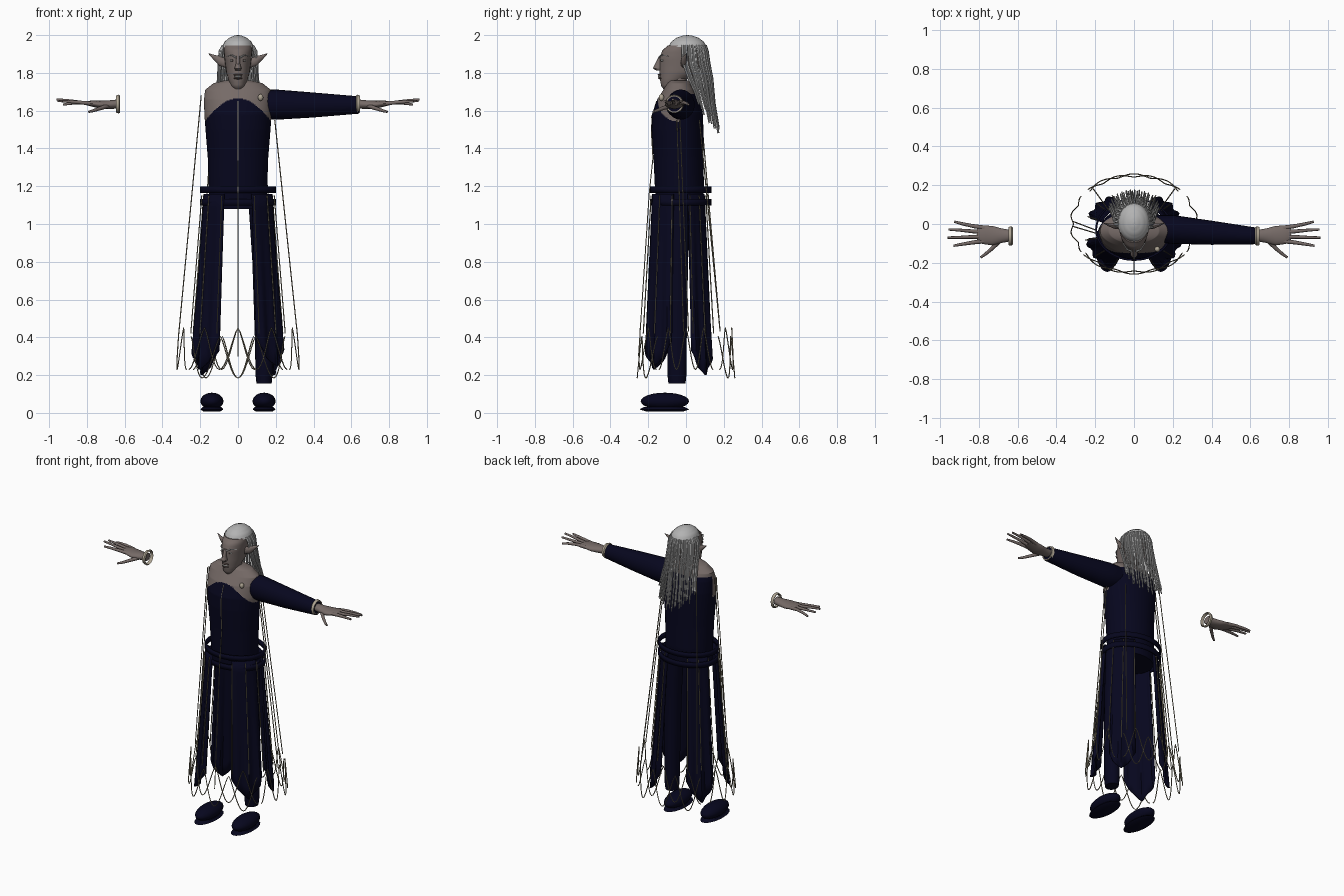
import bpy, bmesh, math, random
from math import sin, cos, pi, radians
from mathutils import Vector

random.seed(4)
cube = bpy.data.objects.get("Cube")
if cube:
    bpy.data.objects.remove(cube)


def material(name, r, g, b):
    m = bpy.data.materials.new(name)
    m.use_nodes = True
    m.diffuse_color = (r, g, b, 1)
    bsdf = m.node_tree.nodes["Principled BSDF"]
    bsdf.inputs["Base Color"].default_value = (r, g, b, 1)
    bsdf.inputs["Roughness"].default_value = 0.8
    return m


NAVY = material("navy cloth", 0.002, 0.002, 0.013)
SKIN = material("grey brown skin", 0.18, 0.145, 0.135)
HAIR = material("silver hair", 0.45, 0.45, 0.45)
CUFF = material("pale cuff", 0.42, 0.37, 0.29)
TRIM = material("dull gold trim", 0.25, 0.22, 0.15)
LIPS = material("dark lips", 0.09, 0.065, 0.06)
WHITE = material("eye white", 0.6, 0.6, 0.58)


def finish(name, bm, *mats):
    bmesh.ops.recalc_face_normals(bm, faces=bm.faces)
    me = bpy.data.meshes.new(name)
    bm.to_mesh(me)
    bm.free()
    for m in mats:
        me.materials.append(m)
    ob = bpy.data.objects.new(name, me)
    bpy.context.collection.objects.link(ob)
    bpy.ops.object.select_all(action='DESELECT')
    bpy.context.view_layer.objects.active = ob
    ob.select_set(True)
    bpy.ops.object.shade_smooth_by_angle(angle=radians(40))
    return ob


def loft(name, rings, mats, axis='Z', n=24, steps=3, rule=None, caps=True):
    """Skin ellipses (position, centre a, centre b, radius a, radius b) along an axis."""
    dense = [[p + (q - p) * k / steps for p, q in zip(r, s)]
             for r, s in zip(rings, rings[1:]) for k in range(steps)] + [rings[-1]]
    bm = bmesh.new()
    loops = []
    for t, ca, cb, ra, rb in dense:
        pts = [(ca + ra * cos(2 * pi * i / n), cb + rb * sin(2 * pi * i / n)) for i in range(n)]
        loops.append([bm.verts.new((a, b, t) if axis == 'Z' else (t, a, b)) for a, b in pts])
    for lo, hi in zip(loops, loops[1:]):
        for i in range(n):
            bm.faces.new((lo[i], lo[(i + 1) % n], hi[(i + 1) % n], hi[i]))
    if caps:
        bm.faces.new(loops[0])
        bm.faces.new(loops[-1])
    if rule:
        for f in bm.faces:
            f.material_index = rule(f.calc_center_median())
    return finish(name, bm, *mats)


def strands(name, paths, mat, radius, tip=1.0, res=1):
    """Thin round strands along point lists, tapering to the tip."""
    cu = bpy.data.curves.new(name, 'CURVE')
    cu.dimensions = '3D'
    cu.bevel_depth = radius
    cu.bevel_resolution = res
    cu.use_fill_caps = True
    for path in paths:
        sp = cu.splines.new('POLY')
        sp.points.add(len(path) - 1)
        for i, (pt, co) in enumerate(zip(sp.points, path)):
            pt.co = (*co, 1)
            pt.radius = 1 + (tip - 1) * i / (len(path) - 1)
    tmp = bpy.data.objects.new(name + " path", cu)
    me = bpy.data.meshes.new_from_object(tmp)
    bpy.data.objects.remove(tmp)
    bm = bmesh.new()
    bm.from_mesh(me)
    bpy.data.meshes.remove(me)
    return finish(name, bm, mat)


def ball(name, loc, size, mat):
    bm = bmesh.new()
    bmesh.ops.create_uvsphere(bm, u_segments=20, v_segments=12, radius=1)
    bmesh.ops.scale(bm, vec=size, verts=bm.verts)
    bmesh.ops.translate(bm, vec=loc, verts=bm.verts)
    return finish(name, bm, mat)


# Torso: bodice with an arched neckline, bare shoulders above
def neckline(c):
    edge = 1.665 - 4 * c.x ** 2 if c.y < -0.03 else 1.69
    return 1 if c.z > edge else 0


loft("torso", [(1.08, 0, -.035, .152, .12), (1.2, 0, -.035, .155, .13), (1.35, 0, -.04, .16, .132),
               (1.5, 0, -.045, .172, .137), (1.58, 0, -.045, .178, .135), (1.66, 0, -.04, .18, .112),
               (1.71, 0, -.035, .174, .085), (1.745, 0, -.035, .13, .065), (1.76, 0, -.04, .07, .05)],
     (NAVY, SKIN), n=128, steps=14, rule=neckline)
ball("brooch", (.12, -.13, 1.67), (.014, .014, .018), CUFF)

# Head
loft("neck", [(1.7, 0, -.04, .052, .048), (1.8, 0, -.04, .048, .045)], (SKIN,))
loft("head", [(1.715, 0, -.1, .02, .02), (1.73, 0, -.095, .035, .036), (1.76, 0, -.07, .05, .067),
              (1.8, 0, -.04, .062, .1), (1.84, 0, -.03, .067, .11), (1.88, 0, -.025, .072, .115),
              (1.92, 0, -.015, .076, .11), (1.945, 0, 0, .078, .096)], (SKIN,))
loft("skull_cap", [(1.938, 0, .008, .084, .102), (1.965, 0, .008, .071, .086), (1.985, 0, .008, .048, .06),
                   (1.997, 0, .008, .02, .026), (2.0, 0, .008, .003, .003)], (HAIR,))
loft("nose", [(1.812, 0, -.138, .014, .018), (1.824, 0, -.15, .019, .026), (1.845, 0, -.145, .012, .02),
              (1.89, 0, -.135, .008, .007)], (SKIN,), n=12)
ball("lower_lip", (0, -.136, 1.772), (.024, .012, .006), LIPS)
ball("upper_lip", (0, -.139, 1.79), (.024, .012, .005), LIPS)
ball("teeth", (0, -.14, 1.781), (.02, .009, .005), WHITE)
for s, side in ((1, "left"), (-1, "right")):
    ball(side + "_eye", (s * .03, -.126, 1.866), (.013, .007, .006), WHITE)
    ball(side + "_pupil", (s * .03, -.132, 1.866), (.005, .003, .005), LIPS)
    strands(side + "_brow", [[(s * .012, -.142, 1.882), (s * .035, -.132, 1.895), (s * .06, -.095, 1.888)]],
            HAIR, .005, .4)
    loft(side + "_ear", [(s * .06, -.015, 1.85, .014, .024), (s * .1, -.01, 1.864, .015, .026),
                         (s * .128, -.004, 1.882, .009, .014), (s * .156, .004, 1.902, .002, .002)],
         (SKIN,), axis='X', n=12)

# Hair: separate locks falling from the cap round the sides and back
locks = []
for i in range(38):
    a = radians(-14 + 208 * i / 37) + random.uniform(-.03, .03)
    x, y, back = cos(a), sin(a), max(0, sin(a))
    r = 1 - .07 * (i % 2)
    end = 1.64 - .1 * back - random.uniform(0, .07)
    locks.append([(x * .078 * r, .008 + y * .095 * r, 1.945),
                  (x * .096 * r, .01 + y * .104 * r, 1.915),
                  (x * .102 * r, .014 + y * .11 * r, 1.85),
                  (x * .106 * r, .04 + y * .1 * r, 1.77),
                  (x * .118 * r, .068 + y * .085 * r, (1.77 + end) / 2),
                  (x * .128 * r, .09 + y * .085 * r, end)])
strands("hair", locks, HAIR, .0085, .45)

# Left sleeve, and a hand with cuff on each side
loft("left_sleeve", [(.12, -.025, 1.635, .07, .075), (.2, -.028, 1.632, .074, .08),
                     (.4, -.045, 1.63, .062, .066), (.64, -.062, 1.63, .042, .046)], (NAVY,), axis='X')
for s, side in ((1, "left"), (-1, "right")):
    loft(side + "_cuff", [(s * .645, -.062, 1.635, .04, .04), (s * .624, -.062, 1.635, .042, .044),
                          (s * .63, -.062, 1.635, .05, .05), (s * .646, -.062, 1.635, .047, .045),
                          (s * .645, -.062, 1.635, .04, .04)],
         (CUFF,), axis='X', caps=False)
    loft(side + "_palm", [(s * .64, -.06, 1.635, .03, .024), (s * .68, -.06, 1.632, .037, .023),
                          (s * .73, -.06, 1.632, .05, .021), (s * .78, -.055, 1.638, .048, .015),
                          (s * .81, -.05, 1.64, .036, .009)], (SKIN,), axis='X')
    fingers = []
    for base, tip, reach, z in ((-.02, .012, .925, 1.632), (-.042, -.028, .955, 1.652),
                                (-.065, -.07, .96, 1.66), (-.088, -.112, .93, 1.65)):
        fingers.append([(s * .77, base, 1.637), (s * .83, base * .7 + tip * .3, 1.643),
                        (s * .89, base * .3 + tip * .7, (1.645 + z) / 2), (s * reach, tip, z)])
    fingers.append([(s * .69, -.085, 1.625), (s * .73, -.125, 1.612), (s * .765, -.155, 1.6),
                    (s * .79, -.172, 1.594)])
    strands(side + "_fingers", fingers, SKIN, .012, .5, 3)

# Belts: two thin hoops standing off the waist
for name, z0, z1 in (("upper_belt", 1.165, 1.198), ("lower_belt", 1.097, 1.132)):
    bm = bmesh.new()
    n = 48
    rows = [[bm.verts.new((.2 * cos(2 * pi * i / n), -.028 + .162 * sin(2 * pi * i / n), z))
             for i in range(n)] for z in (z0, z1)]
    for i in range(n):
        j = (i + 1) % n
        bm.faces.new((rows[0][i], rows[0][j], rows[1][j], rows[1][i]))
    finish(name, bm, NAVY).modifiers.new("thickness", 'SOLIDIFY').thickness = .01


# Skirt panels: four hanging, pointed strips
def skirt_point(angle, z, ripple=0.0):
    t = (1.16 - z) / .8
    rx, ry = .185 + .062 * t, .152 + .048 * t
    k = 1 + ripple
    return Vector((rx * k * cos(angle), -.04 + ry * k * sin(angle), z))


def panel(name, start, end, tip):
    bm = bmesh.new()
    cols, rows = 14, 12
    grid = []
    for i in range(cols + 1):
        u = 2 * i / cols - 1
        a = radians(start + (end - start) * i / cols)
        low = tip + .13 * abs(u) ** 1.3
        grid.append([bm.verts.new(skirt_point(a, 1.16 + (low - 1.16) * j / rows,
                                              .04 * cos(3 * pi * u) * j / rows))
                     for j in range(rows + 1)])
    for i in range(cols):
        for j in range(rows):
            bm.faces.new((grid[i][j], grid[i + 1][j], grid[i + 1][j + 1], grid[i][j + 1]))
    finish(name, bm, NAVY).modifiers.new("thickness", 'SOLIDIFY').thickness = .012


panel("front_left_panel", -66, -10, .25)
panel("front_right_panel", 190, 246, .23)
panel("back_left_panel", 20, 66, .2)
panel("back_right_panel", 114, 160, .2)

# Left trouser leg
loft("left_leg", [(.155, .138, -.048, .04, .045), (.2, .138, -.048, .045, .05), (.4, .137, -.048, .048, .052),
                  (.8, .13, -.045, .054, .056), (1.12, .115, -.04, .06, .062)], (NAVY,))

# Slippers: rounded upper over a flat sole
for s, side in ((1, "left"), (-1, "right")):
    ball(side + "_slipper", (s * .138, -.112, .062), (.061, .128, .045), NAVY)
    loft(side + "_sole", [(.008, s * .138, -.112, .045, .1), (.018, s * .138, -.115, .061, .132),
                          (.03, s * .138, -.115, .05, .11)], (NAVY,), steps=1)


# Trim: fine cords from bodice to hem, and overlapping scalloped hem outlines
def hem(angle, z):
    flare = 1 - .25 * (z - .32)
    return (.322 * flare * cos(angle), .25 * flare * sin(angle), z)


scallops = []
for middle, half, phase in ((90, 46, 0), (90, 46, .5), (270, 52, 0), (270, 52, .5), (0, 34, 0), (180, 34, 0)):
    path = []
    for i in range(49):
        u = 2 * i / 48 - 1
        path.append(hem(radians(middle + half * u),
                        .45 - .09 * phase - .22 * abs(sin((1.5 * u + phase) * pi)) ** 1.4))
    scallops.append(path)
strands("hem_outline", scallops, TRIM, .003)

cords = []
for deg in (-3, 3, 48, 132, 177, 183):
    a = radians(deg)
    cords.append([(.195 * cos(a), -.04 + .15 * sin(a), 1.68 if deg > 90 else 1.55), hem(a, .43)])
for deg in (-64, -38, -12, 22, 43, 64, 116, 137, 158, 192, 218, 244):
    cords.append([skirt_point(radians(deg), z, .055) for z in (1.15, .8, .42)])
cords.append([(0, -.155, 1.65), (0, -.184, 1.56), (0, -.184, 1.5), (0, -.175, 1.35),
              (0, -.195, 1.16), hem(radians(270), .3)])
strands("trim_cords", cords, TRIM, .003)
